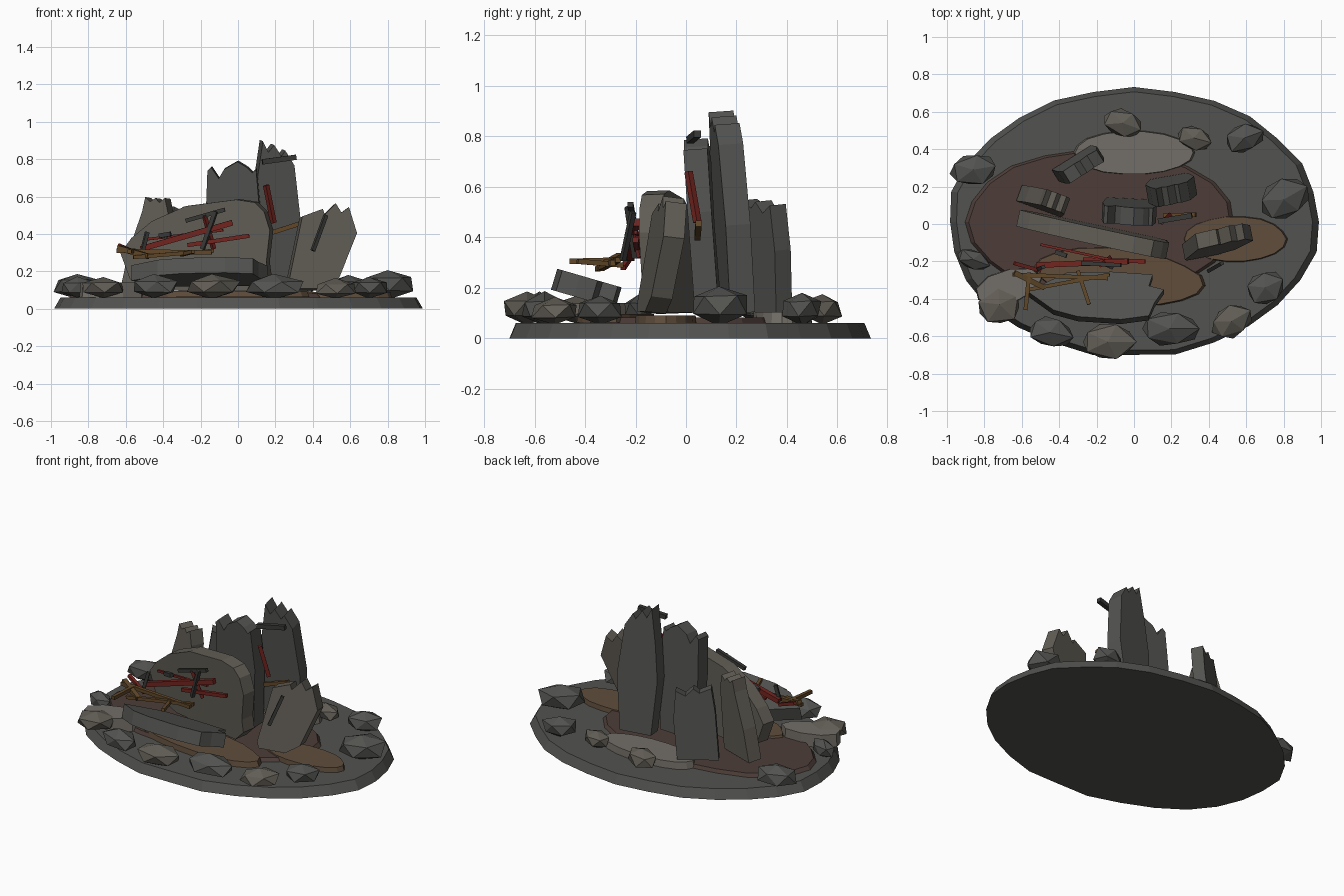
import bpy, bmesh, random
from math import cos, sin, radians, pi
from mathutils import Vector, Matrix

if "Cube" in bpy.data.objects:
    bpy.data.objects.remove(bpy.data.objects["Cube"])

random.seed(7)
COL = {"base": (.085, .085, .08), "dirt": (.075, .048, .04), "tan": (.115, .075, .045),
       "pale": (.17, .155, .135), "wall": (.085, .085, .08), "wall_warm": (.12, .11, .092),
       "red": (.17, .018, .014), "wood": (.12, .065, .022), "dark": (.04, .04, .038)}
MATS = {}
for k, c in COL.items():
    MATS[k] = bpy.data.materials.new(k)
    MATS[k].diffuse_color = (*c, 1)


def finish(bm, name, mat):
    bmesh.ops.recalc_face_normals(bm, faces=bm.faces[:])
    me = bpy.data.meshes.new(name)
    bm.to_mesh(me)
    bm.free()
    me.materials.append(MATS[mat])
    ob = bpy.data.objects.new(name, me)
    bpy.context.collection.objects.link(ob)
    return ob


def loft(name, lower, upper, mat):
    """Closed solid between two matching rings of points."""
    bm = bmesh.new()
    a = [bm.verts.new(p) for p in lower]
    b = [bm.verts.new(p) for p in upper]
    n = len(a)
    bm.faces.new(a[::-1])
    bm.faces.new(b)
    for i in range(n):
        bm.faces.new((a[i], a[(i + 1) % n], b[(i + 1) % n], b[i]))
    return finish(bm, name, mat)


def disc(name, c, rx, ry, z0, z1, mat, yaw=0, n=24, jit=.03, taper=.97):
    r = Matrix.Rotation(radians(yaw), 3, 'Z')
    rad = [1 + random.uniform(-jit, jit / 3) for _ in range(n)]

    def ring(z, s):
        return [r @ Vector((rx * s * q * cos(2 * pi * i / n), ry * s * q * sin(2 * pi * i / n), 0))
                + Vector((c[0], c[1], z)) for i, q in enumerate(rad)]
    return loft(name, ring(z0, 1), ring(z1, taper), mat)


def wall(name, cx, cy, prof, t, yaw, lean, mat):
    """Upright broken slab: front-view outline, thickness, yaw and forward lean in degrees."""
    zm = (min(p[1] for p in prof) + max(p[1] for p in prof)) / 2
    m = (Matrix.Translation((cx, cy, zm)) @ Matrix.Rotation(radians(yaw), 4, 'Z')
         @ Matrix.Rotation(radians(lean), 4, 'X'))
    k = cos(radians(yaw))
    rings = [[m @ Vector(((x - cx) / k, y, z - zm)) for x, z in prof] for y in (-t / 2, t / 2)]
    return loft(name, *rings, mat)


def beam(name, a, b, w, mat):
    a, b = Vector(a), Vector(b)
    bm = bmesh.new()
    bmesh.ops.create_cube(bm, size=1)
    m = (Matrix.Translation((a + b) / 2) @ (b - a).to_track_quat('X', 'Z').to_matrix().to_4x4()
         @ Matrix.Diagonal(((b - a).length, w, w, 1)))
    bm.transform(m)
    return finish(bm, name, mat)


def rock(i, x, y, rx, ry, top, yaw, mat):
    bm = bmesh.new()
    bmesh.ops.create_icosphere(bm, subdivisions=1, radius=1)
    for v in bm.verts:
        v.co *= random.uniform(.92, 1.12)
    h = (top - .055) / 2
    bm.transform(Matrix.Translation((x, y, .055 + h)) @ Matrix.Rotation(radians(yaw), 4, 'Z')
                 @ Matrix.Diagonal((rx, ry, h, 1)))
    return finish(bm, f"rock_{i}", mat)


# ground disc and thin patches
disc("base", (0, .012), 1, .725, 0, .06, "base", n=28, jit=.02, taper=.965)
disc("dirt_patch", (-.18, .01), .73, .4, .058, .082, "dirt", n=22)
disc("tan_patch_right", (.54, -.08), .28, .125, .06, .09, "tan", n=18)
disc("tan_patch_front", (-.08, -.28), .47, .15, .062, .096, "tan", yaw=-6, n=18)
disc("pale_patch_back", (0, .38), .33, .12, .06, .105, "pale", n=18)
disc("pale_patch_left", (-.67, -.33), .19, .09, .06, .14, "pale", yaw=15, n=9)

# upright broken walls
wall("front_wall", -.22, -.055,
     [(-.62, .30), (-.56, .38), (-.45, .47), (-.27, .55), (0, .585), (.1, .57), (.15, .52),
      (.18, .42), (.16, .25), (.17, .17), (.1, .1), (-.4, .1), (-.57, .16)], .09, -12, 2, "wall_warm")
wall("left_wall", -.48, .13,
     [(-.61, .1), (-.57, .3), (-.5, .52), (-.485, .595), (-.46, .57), (-.43, .59), (-.41, .565),
      (-.38, .59), (-.36, .5), (-.37, .1)], .09, -20, -3, "wall_warm")
wall("back_left_wall", -.3, .31,
     [(-.41, .1), (-.39, .4), (-.37, .55), (-.31, .52), (-.28, .545), (-.24, .5), (-.19, .53),
      (-.18, .35), (-.2, .1)], .075, 32, 5, "wall")
wall("middle_wall", -.03, .065,
     [(-.15, .1), (-.17, .5), (-.16, .74), (-.14, .76), (-.1, .7), (-.07, .75), (0, .79),
      (.05, .76), (.08, .73), (.1, .75), (.12, .5), (.09, .1)], .095, -3, 4, "wall")
wall("tall_wall", .2, .18,
     [(.1, .1), (.07, .45), (.09, .68), (.12, .9), (.15, .84), (.18, .88), (.22, .82),
      (.24, .85), (.29, .77), (.33, .45), (.3, .1)], .1, 10, 4, "wall")
wall("right_wall", .43, -.095,
     [(.26, .14), (.34, .49), (.45, .53), (.46, .5), (.52, .56), (.55, .51), (.59, .54),
      (.63, .4), (.53, .16), (.44, .1), (.27, .1)], .085, 11, -7, "wall_warm")

# fallen slab, higher along its front edge
outline = [(-.57, -.36), (-.43, -.46), (-.3, -.495), (-.07, -.51), (.08, -.49), (.11, -.42),
           (.16, -.35), (.08, -.33), (.1, -.27), (-.12, -.255), (-.36, -.26)]
rings = [[(x, y - dy, z - .29 * (y + .38)) for x, y in outline] for z, dy in ((.155, .025), (.238, 0))]
loft("fallen_slab", *rings, "wall")

# boulders round the rim: x, y, rx, ry, top, yaw, material
ROCKS = [(-.86, .29, .13, .09, .19, 10, "base"), (-.86, -.19, .1, .06, .17, -20, "base"),
         (-.72, -.43, .13, .11, .17, 25, "wall_warm"), (-.45, -.58, .13, .085, .18, -12, "base"),
         (-.14, -.63, .155, .1, .18, 0, "wall_warm"), (.19, -.56, .17, .1, .18, 0, "base"),
         (.52, -.52, .12, .09, .16, 30, "wall_warm"), (.7, -.34, .11, .09, .17, 25, "base"),
         (.8, .13, .15, .11, .21, 30, "base"), (.59, .46, .11, .08, .18, 20, "base"),
         (.32, .46, .1, .07, .16, -15, "wall_warm"), (-.06, .54, .12, .075, .18, -20, "wall_warm")]
for i, r in enumerate(ROCKS):
    rock(i, *r)

# scattered beams and bars: start, end, width, material
BEAMS = [((-.52, -.22, .32), (-.03, -.2, .46), .03, "red"),
         ((-.27, -.19, .34), (.06, -.2, .39), .022, "red"),
         ((-.18, -.22, .50), (-.13, -.18, .32), .02, "red"),
         ((-.64, -.21, .34), (-.5, -.25, .28), .02, "red"),
         ((-.5, -.11, .37), (-.08, -.2, .42), .014, "red"),
         ((.15, .01, .66), (.19, .045, .46), .024, "red"),
         ((-.28, -.21, .47), (-.07, -.22, .53), .022, "dark"),
         ((-.19, -.2, .32), (-.12, -.23, .52), .022, "dark"),
         ((-.51, -.24, .31), (-.485, -.23, .41), .02, "dark"),
         ((-.42, -.15, .39), (-.36, -.17, .40), .024, "dark"),
         ((.13, .015, .785), (.31, .045, .81), .028, "dark"),
         ((.4, -.25, .31), (.47, -.21, .50), .02, "dark"),
         ((.16, .045, .40), (.33, .05, .455), .024, "wood"),
         ((-.65, -.27, .31), (-.14, -.29, .30), .022, "wood"),
         ((-.56, -.35, .275), (-.13, -.27, .31), .02, "wood"),
         ((-.58, -.46, .305), (-.56, -.26, .31), .022, "wood"),
         ((-.3, -.25, .29), (-.24, -.43, .305), .02, "wood"),
         ((-.64, -.26, .325), (-.48, -.34, .28), .028, "wood")]
for i, b in enumerate(BEAMS):
    beam(f"{b[3]}_beam_{i}", *b)

for m in bpy.data.materials:
    if m.users and not m.is_grease_pencil:
        m.use_nodes = True
        m.node_tree.nodes["Principled BSDF"].inputs["Base Color"].default_value = m.diffuse_color
